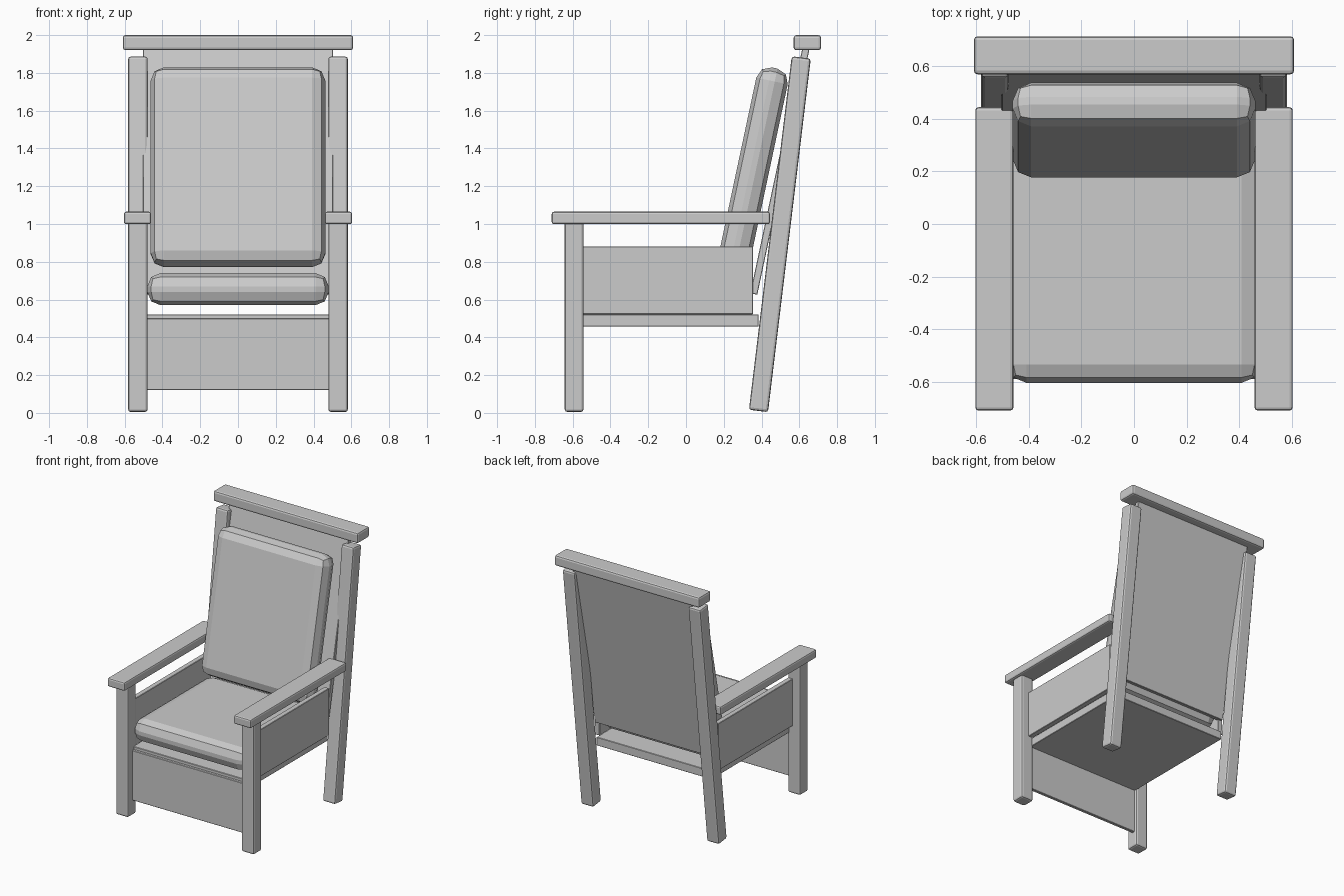
import bpy, math
from mathutils import Matrix, Vector

if "Cube" in bpy.data.objects:
    bpy.data.objects.remove(bpy.data.objects["Cube"])


def box(name, lo, hi, bevel=0.0, segs=2, tilt=0.0):
    """Bevelled box between two corners, leaned back (top towards +y) by tilt degrees about its centre."""
    lo, hi = Vector(lo), Vector(hi)
    bpy.ops.mesh.primitive_cube_add(size=1, location=(lo + hi) / 2)
    ob = bpy.context.object
    ob.name = name
    ob.data.transform(Matrix.Diagonal((*(hi - lo), 1)))
    ob.rotation_euler.x = -math.radians(tilt)
    if bevel:
        mod = ob.modifiers.new("bevel", "BEVEL")
        mod.width = bevel
        mod.segments = segs
    return ob


def centred(name, centre, size, **kw):
    c, h = Vector(centre), Vector(size) / 2
    return box(name, c - h, c + h, **kw)


# Parts repeated on the left and right
for side, s in (("left", -1), ("right", 1)):
    centred(f"{side}_front_leg", (s * 0.53, -0.592, 0.51), (0.104, 0.1, 1.01), bevel=0.014)
    centred(f"{side}_back_post", (s * 0.53, 0.497, 0.946), (0.104, 0.102, 1.885), bevel=0.014, tilt=6.9)
    centred(f"{side}_armrest", (s * 0.532, -0.133, 1.032), (0.145, 1.156, 0.066), bevel=0.012)
    centred(f"{side}_side_panel", (s * 0.5, -0.1, 0.701), (0.04, 0.91, 0.358), bevel=0.003, segs=1)

# Frame boards
box("top_rail", (-0.61, 0.57, 1.92), (0.61, 0.715, 2.0), bevel=0.014)
box("seat_board", (-0.485, -0.57, 0.458), (0.485, 0.385, 0.522), bevel=0.003, segs=1)
box("front_apron", (-0.485, -0.59, 0.12), (0.485, -0.565, 0.50), bevel=0.003, segs=1)
centred("back_panel", (0, 0.497, 1.28), (1.008, 0.038, 1.33), bevel=0.003, segs=1, tilt=12)

# Cushions with wide, faceted edges
box("seat_cushion", (-0.48, -0.605, 0.57), (0.48, 0.35, 0.74), bevel=0.07)
centred("back_cushion", (0, 0.358, 1.30), (0.924, 0.17, 1.075), bevel=0.07, tilt=12)
